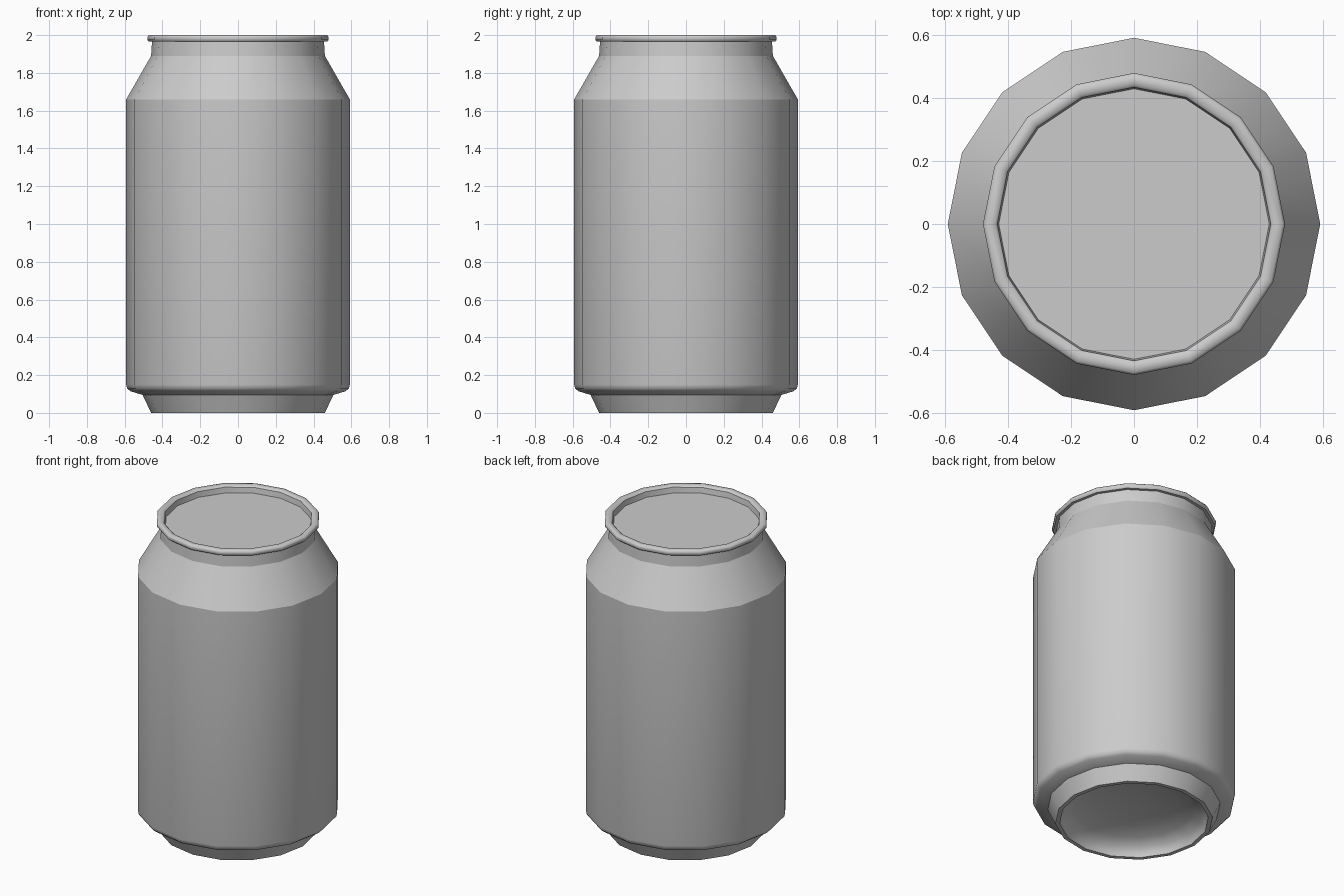
import bpy, bmesh, math

cube = bpy.data.objects.get("Cube")
if cube:
    bpy.data.objects.remove(cube, do_unlink=True)

SIDES = 16

metal = bpy.data.materials.new("plain grey metal")
metal.use_nodes = True
grey = (0.6, 0.6, 0.6, 1)
metal.diffuse_color = grey
metal.node_tree.nodes["Principled BSDF"].inputs["Base Color"].default_value = grey


def lathe(name, profile, sharp=()):
    """Spin (radius, height) points round z; rings listed in sharp stay creased."""
    bm = bmesh.new()
    rings = []
    for r, z in profile:
        if r == 0:
            rings.append([bm.verts.new((0, 0, z))] * SIDES)
        else:
            rings.append([bm.verts.new((r * math.cos(a), r * math.sin(a), z))
                          for a in (math.tau * i / SIDES for i in range(SIDES))])
    for low, high in zip(rings, rings[1:]):
        for i in range(SIDES):
            j = (i + 1) % SIDES
            corners = dict.fromkeys((low[i], low[j], high[j], high[i]))
            bm.faces.new(list(corners)).smooth = True
    for k in sharp:
        for i in range(SIDES):
            bm.edges.get((rings[k][i], rings[k][(i + 1) % SIDES])).smooth = False
    mesh = bpy.data.meshes.new(name)
    bm.to_mesh(mesh)
    bm.free()
    mesh.materials.append(metal)
    obj = bpy.data.objects.new(name, mesh)
    bpy.context.collection.objects.link(obj)
    return obj


# Domed base, hollow underneath
dome = [(0.43 * math.sin(t), 0.02 + 0.11 * math.cos(t))
        for t in (math.pi / 2 * k / 5 for k in range(6))]
dome[0] = (0, 0.13)
lathe("domed_base", dome + [(0.435, 0), (0.46, 0), (0.505, 0.095)], sharp=(6, 7))

# Side wall with a rounded lower edge
lathe("side_wall", [(0.505, 0.095), (0.57, 0.115), (0.587, 0.13),
                    (0.592, 0.15), (0.592, 1.66)])

# Tapered shoulder and straight neck
lathe("shoulder", [(0.592, 1.66), (0.46, 1.89), (0.455, 1.97)], sharp=(1,))

# Rolled rim and the wall dropping to the lid
lathe("rim", [(0.455, 1.967), (0.473, 1.967), (0.48, 1.975), (0.48, 1.99),
              (0.472, 2.0), (0.445, 2.0), (0.435, 1.99), (0.43, 1.955)],
      sharp=(1, 6))

# Flat recessed lid
lathe("lid", [(0.43, 1.955), (0, 1.955)])
